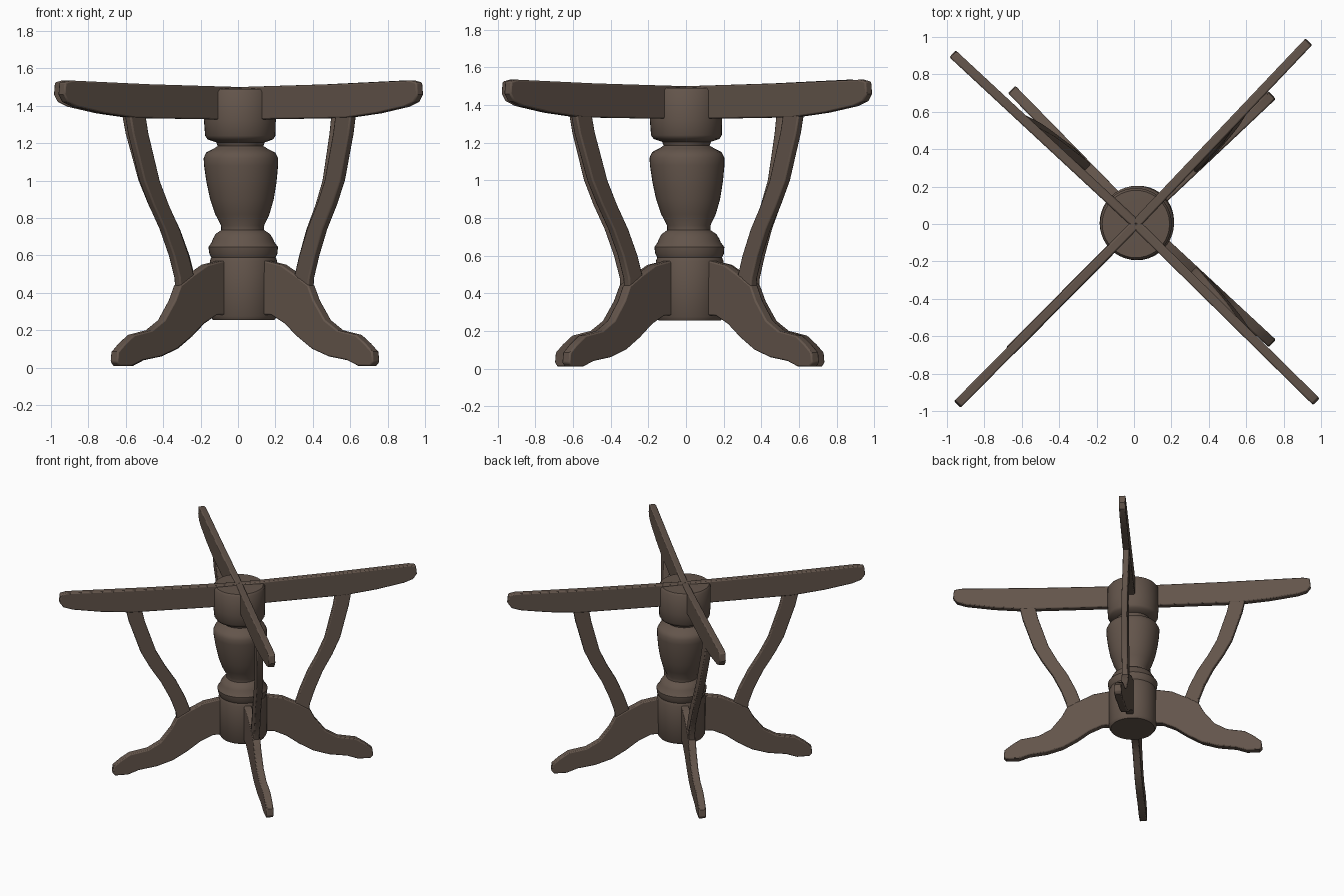
import bpy, bmesh, math
from mathutils import Vector

if "Cube" in bpy.data.objects:
    bpy.data.objects.remove(bpy.data.objects["Cube"])

wood = bpy.data.materials.new("dark brown wood")
wood.use_nodes = True
colour = (0.125, 0.09, 0.07, 1)
wood.diffuse_color = colour
wood.node_tree.nodes["Principled BSDF"].inputs["Base Color"].default_value = colour

# The pedestal leans a little: axis position low down and high up
LOW, HIGH = Vector((0.03, 0.02)), Vector((0.01, 0.0))


def blend(z):
    return min(1, max(0, (z - 0.56) / (1.32 - 0.56)))


def finish(name, bm, angle, bevel=0):
    bmesh.ops.recalc_face_normals(bm, faces=bm.faces)
    mesh = bpy.data.meshes.new(name)
    bm.to_mesh(mesh)
    bm.free()
    mesh.materials.append(wood)
    ob = bpy.data.objects.new(name, mesh)
    bpy.context.collection.objects.link(ob)
    if bevel:
        mod = ob.modifiers.new("soft edges", 'BEVEL')
        mod.width, mod.segments, mod.limit_method = bevel, 2, 'ANGLE'
        mod.angle_limit = math.radians(50)
    bpy.ops.object.select_all(action='DESELECT')
    ob.select_set(True)
    bpy.context.view_layer.objects.active = ob
    bpy.ops.object.shade_smooth_by_angle(angle=math.radians(angle))


def plate(name, outline, leg_dir, arm_dir, thick):
    """Upright board cut to an outline of (distance, height) points."""
    bm = bmesh.new()
    sides = ([], [])
    for u, z in outline:
        t = blend(z)
        d = leg_dir.lerp(arm_dir, t)
        p = LOW.lerp(HIGH, t) + d * u
        n = Vector((-d.y, d.x)).normalized() * thick / 2
        for side, q in zip(sides, (p - n, p + n)):
            side.append(bm.verts.new((q.x, q.y, z)))
    a, b = sides
    bm.faces.new(a)
    bm.faces.new(b[::-1])
    for i in range(len(a)):
        bm.faces.new((a[i - 1], a[i], b[i], b[i - 1]))
    finish(name, bm, 35, 0.008)


# Turned pedestal
profile = [(0, .255), (.165, .255), (.178, .275), (.18, .57), (.172, .59),
           (.182, .61), (.186, .645), (.168, .67), (.16, .69), (.145, .715),
           (.115, .735), (.115, .76), (.145, .82), (.17, .9), (.187, .99),
           (.198, 1.08), (.199, 1.12), (.185, 1.15), (.145, 1.17),
           (.122, 1.185), (.13, 1.205), (.175, 1.22), (.188, 1.24),
           (.192, 1.32), (.192, 1.475), (.18, 1.49), (0, 1.495)]
SEGMENTS = 40
bm = bmesh.new()
rings = []
for r, z in profile:
    c = LOW.lerp(HIGH, blend(z))
    if r == 0:
        rings.append([bm.verts.new((c.x, c.y, z))] * SEGMENTS)
        continue
    angles = [math.tau * i / SEGMENTS for i in range(SEGMENTS)]
    rings.append([bm.verts.new((c.x + r * math.cos(a), c.y + r * math.sin(a), z))
                  for a in angles])
for low, high in zip(rings, rings[1:]):
    for i in range(SEGMENTS):
        corners = dict.fromkeys((low[i - 1], low[i], high[i], high[i - 1]))
        bm.faces.new(list(corners))
finish("turned_pedestal", bm, 40)

# Board outlines
arm = [(0, 1.5), (.5, 1.515), (.93, 1.535), (.965, 1.525), (.97, 1.46),
       (.95, 1.42), (.9, 1.395), (.75, 1.36), (.58, 1.335), (0, 1.325)]
leg = [(0, .59), (.14, .57), (.22, .55), (.3, .495), (.37, .44), (.4, .36),
       (.46, .255), (.53, .2), (.63, .175), (.68, .13), (.72, .085),
       (.725, .03), (.71, .01), (.64, .01), (.58, .04), (.48, .06), (.39, .1),
       (.31, .165), (.24, .235), (.17, .28), (0, .29)]
brace_path = [(.325, .4), (.33, .48), (.36, .6), (.405, .74), (.46, .87),
              (.505, 1), (.535, 1.15), (.555, 1.25), (.57, 1.36)]
brace = ([(u + .042, z) for u, z in brace_path]
         + [(u - .042, z) for u, z in reversed(brace_path)])

# Four corners: foot tip and arm tip of each
corners = {
    "back_left": ((.735, .685), (.935, .975)),
    "back_right": ((-.65, .715), (-.97, .91)),
    "front_right": ((-.66, -.675), (-.945, -.965)),
    "front_left": ((.735, -.635), (.975, -.95)),
}
for corner, (foot, tip) in corners.items():
    leg_dir = (Vector(foot) - LOW) / .72
    arm_dir = (Vector(tip) - HIGH) / .97
    plate(corner + "_top_arm", arm, leg_dir, arm_dir, .05)
    plate(corner + "_leg", leg, leg_dir, arm_dir, .056)
    plate(corner + "_brace", brace, leg_dir, arm_dir, .046)
